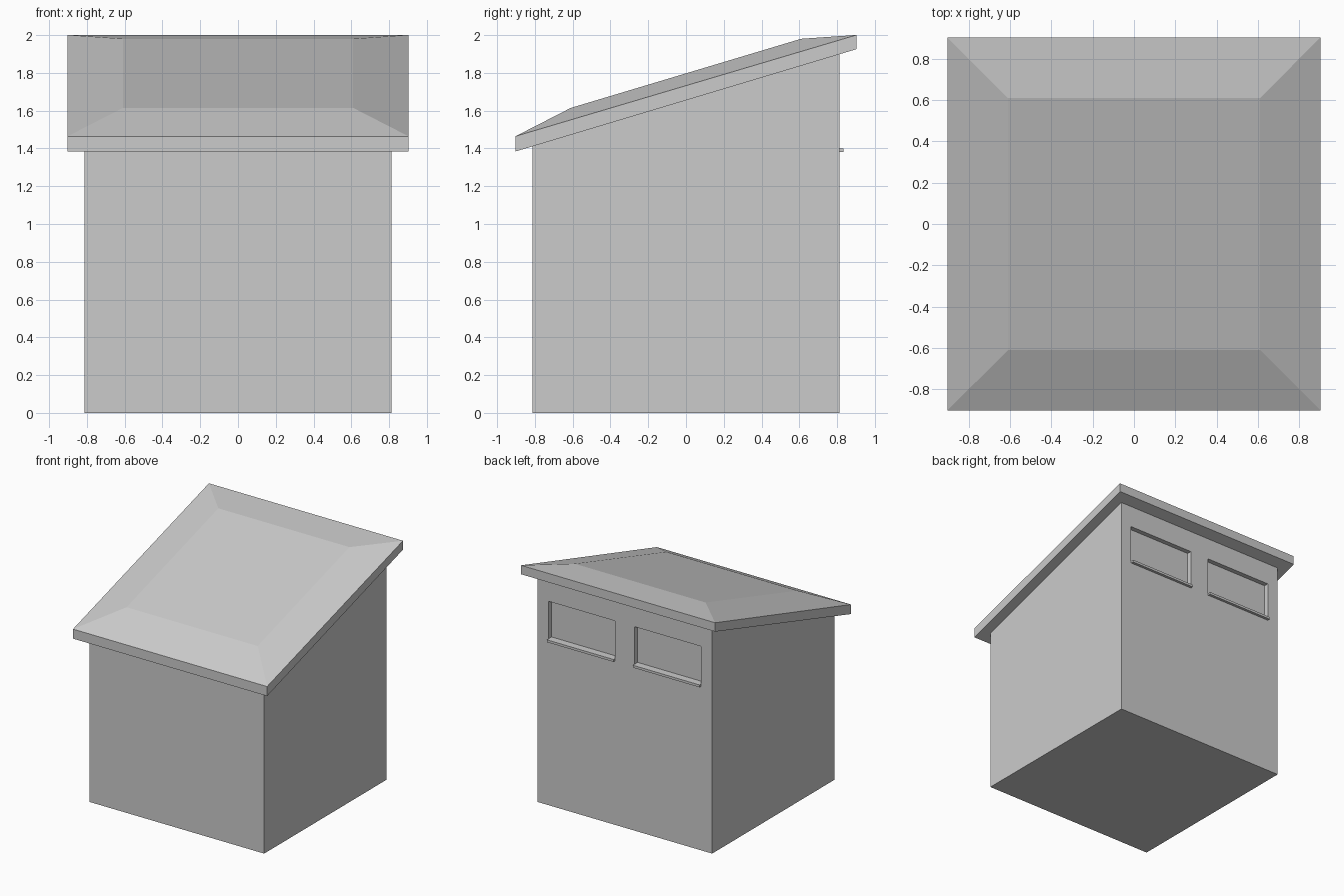
import bpy, bmesh

if "Cube" in bpy.data.objects:
    bpy.data.objects.remove(bpy.data.objects["Cube"])

WALL = 0.812      # half width of the walls
EAVE = 0.903      # half width of the roof
FLAT = 0.61       # half width of the raised roof panel
SLOPE = 0.3       # roof pitch


def loft(name, rings):
    """Closed solid from stacked square rings: (half width, mid height, slope)."""
    bm = bmesh.new()
    loops = []
    for half, mid, slope in rings:
        corners = ((-half, -half), (half, -half), (half, half), (-half, half))
        loops.append([bm.verts.new((x, y, mid + slope * y)) for x, y in corners])
    for a, b in zip(loops, loops[1:]):
        for i in range(4):
            j = (i + 1) % 4
            bm.faces.new((a[i], a[j], b[j], b[i]))
    bm.faces.new(loops[0][::-1])
    bm.faces.new(loops[-1])
    bmesh.ops.recalc_face_normals(bm, faces=bm.faces)
    mesh = bpy.data.meshes.new(name)
    bm.to_mesh(mesh)
    bm.free()
    ob = bpy.data.objects.new(name, mesh)
    bpy.context.collection.objects.link(ob)
    return ob


def box(name, lo, hi):
    """Axis-aligned box between two corners."""
    bpy.ops.mesh.primitive_cube_add(size=1)
    ob = bpy.context.object
    ob.name = name
    ob.location = [(a + b) / 2 for a, b in zip(lo, hi)]
    ob.scale = [b - a for a, b in zip(lo, hi)]
    return ob


# Walls with a sloping top tucked just inside the roof slab
walls = loft("walls", [(WALL, 0, 0), (WALL, 1.67, SLOPE)])

# Roof slab with vertical edges and a raised, bevelled panel
loft("roof", [(EAVE, 1.655, SLOPE), (EAVE, 1.7325, 0.297), (FLAT, 1.7975, SLOPE)])

# Two recessed back windows, each with a projecting sill
for side, x0, x1 in (("left", 0.09, 0.71), ("right", -0.71, -0.09)):
    cutter = box(side + "_window_cutter", (x0, WALL - 0.04, 1.39), (x1, WALL + 0.1, 1.715))
    cutter.hide_render = True
    cutter.hide_viewport = True
    cut = walls.modifiers.new(side + "_window", 'BOOLEAN')
    cut.operation = 'DIFFERENCE'
    cut.solver = 'EXACT'
    cut.object = cutter
    box(side + "_window_sill", (x0, WALL - 0.045, 1.38), (x1, WALL + 0.023, 1.40))
